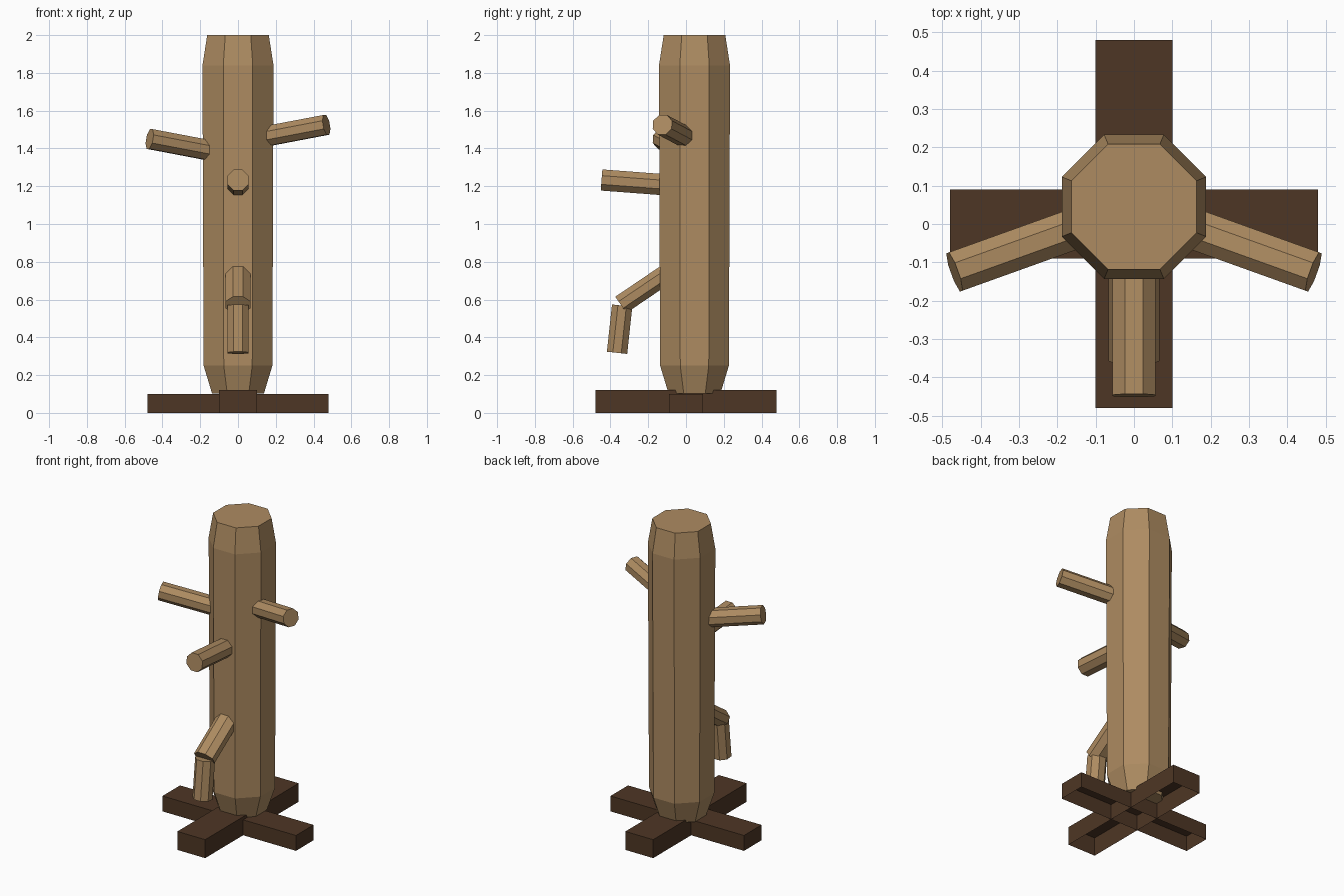
import bpy, bmesh, math
from mathutils import Vector

cube = bpy.data.objects.get("Cube")
if cube:
    bpy.data.objects.remove(cube, do_unlink=True)


def material(name, rgb):
    m = bpy.data.materials.new(name)
    m.use_nodes = True
    m.diffuse_color = (*rgb, 1)
    m.node_tree.nodes["Principled BSDF"].inputs["Base Color"].default_value = (*rgb, 1)
    return m


wood = material("light wood", (0.42, 0.26, 0.12))
dark_wood = material("dark wood", (0.076, 0.037, 0.018))


def finish(name, bm, mat):
    bmesh.ops.recalc_face_normals(bm, faces=bm.faces)
    mesh = bpy.data.meshes.new(name)
    bm.to_mesh(mesh)
    bm.free()
    mesh.materials.append(mat)
    obj = bpy.data.objects.new(name, mesh)
    bpy.context.collection.objects.link(obj)
    return obj


def octagon_loft(name, rings, axis, mat):
    """Skin eight-sided rings of (centre, half width, half depth) along an axis."""
    axis = Vector(axis).normalized()
    ref = Vector((0, 1, 0)) if abs(axis.z) > 0.9 else Vector((0, 0, 1))
    side = axis.cross(ref).normalized()
    up = side.cross(axis)
    bm = bmesh.new()
    loops = []
    for centre, width, depth in rings:
        loop = []
        for i in range(8):
            a = (i + 0.5) * math.pi / 4
            k = 1 / math.cos(math.pi / 8)
            loop.append(bm.verts.new(Vector(centre) + side * (width * k * math.cos(a))
                                     + up * (depth * k * math.sin(a))))
        loops.append(loop)
    for a, b in zip(loops, loops[1:]):
        for i in range(8):
            j = (i + 1) % 8
            bm.faces.new((a[i], a[j], b[j], b[i]))
    bm.faces.new(loops[0])
    bm.faces.new(loops[-1])
    return finish(name, bm, mat)


def rod(name, start, end, width, depth):
    return octagon_loft(name, [(start, width, depth), (end, width, depth)],
                        Vector(end) - Vector(start), wood)


def beam(name, half_x, half_y, height):
    """Hollow beam, open underneath."""
    bm = bmesh.new()
    bmesh.ops.create_cube(bm, size=1)
    for v in bm.verts:
        v.co = (v.co.x * 2 * half_x, v.co.y * 2 * half_y, (v.co.z + 0.5) * height)
    bottom = [f for f in bm.faces if f.calc_center_median().z < 0.001]
    bmesh.ops.delete(bm, geom=bottom, context='FACES_ONLY')
    return finish(name, bm, dark_wood)


# Crossed foot beams
beam("cross_beam", 0.48, 0.09, 0.10)
beam("long_beam", 0.10, 0.48, 0.12)

# Trunk, tapered at both ends
profile = [(0.102, 0.137), (0.25, 0.182), (1.84, 0.188), (2.0, 0.163)]
octagon_loft("trunk", [((0, 0.045, z), r, r) for z, r in profile], (0, 0, 1), wood)

# Upper arms, the left one higher
for name, s, z in (("left_arm", 1, 1.525), ("right_arm", -1, 1.45)):
    rod(name, (s * 0.10, 0.007, z - 0.07), (s * 0.468, -0.125, z), 0.053, 0.053)

# Middle arm
rod("middle_arm", (0, -0.05, 1.203), (0, -0.447, 1.233), 0.056, 0.056)

# Bent leg
rod("thigh", (0, -0.06, 0.765), (0, -0.345, 0.572), 0.066, 0.052)
rod("shin", (0, -0.338, 0.568), (0, -0.365, 0.318), 0.056, 0.054)
